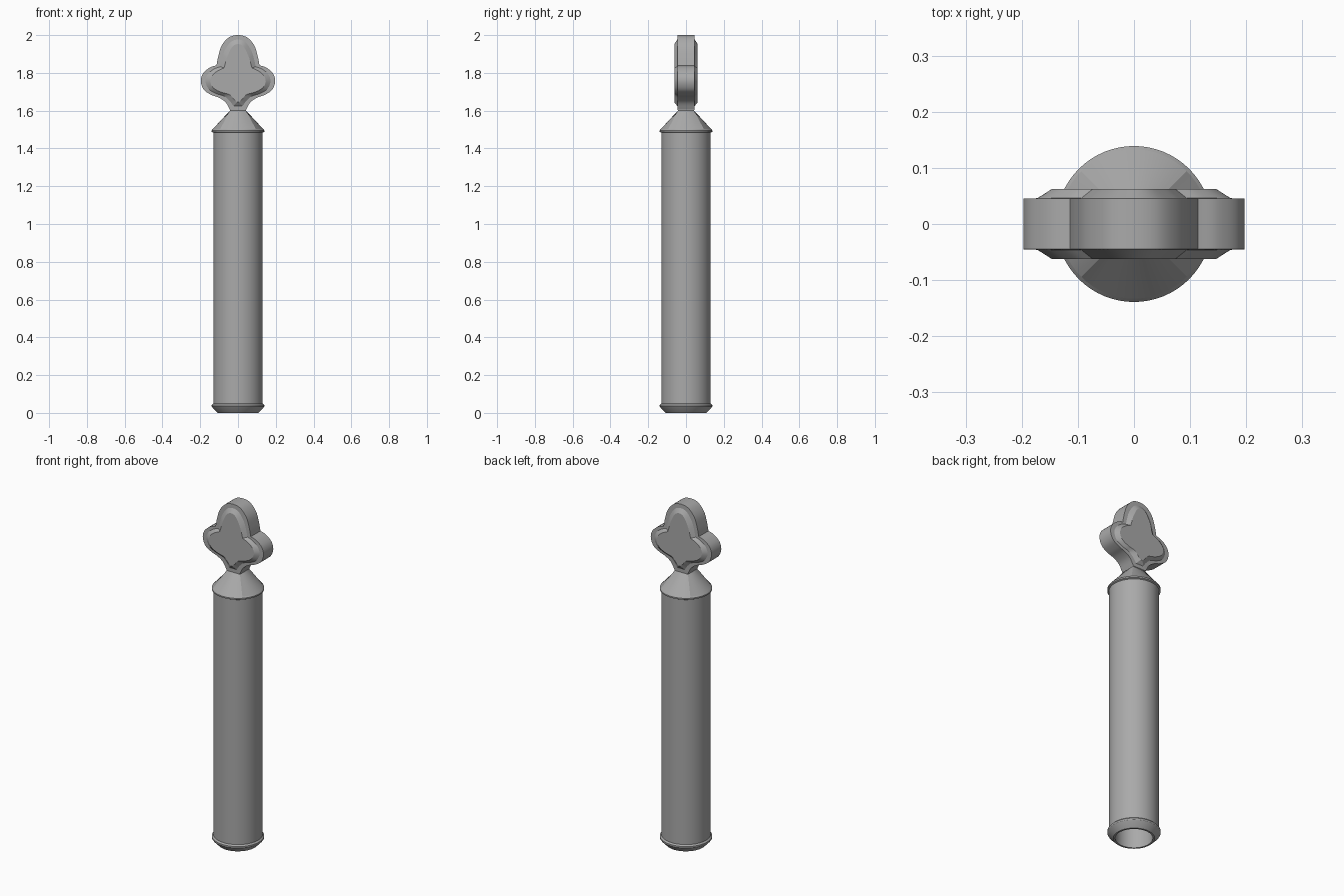
import bpy
import bmesh
import math
from mathutils import Vector

cube = bpy.data.objects.get("Cube")
if cube:
    bpy.data.objects.remove(cube, do_unlink=True)

# Single grey material
grey = bpy.data.materials.new("plain_grey")
grey.use_nodes = True
colour = (0.4, 0.4, 0.4, 1)
grey.diffuse_color = colour
grey.node_tree.nodes["Principled BSDF"].inputs["Base Color"].default_value = colour

SIDES = 64


def loft(name, rings, cap=True, angle=30):
    """Join closed rings of equal length with quads."""
    bm = bmesh.new()
    loops = [[bm.verts.new(p) for p in ring] for ring in rings]
    n = len(loops[0])
    for a, b in zip(loops, loops[1:]):
        for i in range(n):
            j = (i + 1) % n
            bm.faces.new((a[i], a[j], b[j], b[i]))
    if cap:
        bm.faces.new(loops[0][::-1])
        bm.faces.new(loops[-1])
    bmesh.ops.recalc_face_normals(bm, faces=bm.faces)
    mesh = bpy.data.meshes.new(name)
    bm.to_mesh(mesh)
    bm.free()
    mesh.materials.append(grey)
    obj = bpy.data.objects.new(name, mesh)
    bpy.context.collection.objects.link(obj)
    bpy.ops.object.select_all(action="DESELECT")
    obj.select_set(True)
    bpy.context.view_layer.objects.active = obj
    bpy.ops.object.shade_smooth_by_angle(angle=math.radians(angle))
    return obj


def circle(r, z):
    steps = [2 * math.pi * i / SIDES for i in range(SIDES)]
    return [Vector((r * math.cos(a), r * math.sin(a), z)) for a in steps]


def square(half, z):
    ring = circle(1, 0)
    return [Vector((p.x, p.y, 0)) * (half / max(abs(p.x), abs(p.y))) + Vector((0, 0, z))
            for p in ring]


# Hollow barrel with a rim at each end and an open, tapered foot
barrel = [(0.098, 1.44), (0.098, 0), (0.108, 0), (0.135, 0.028), (0.139, 0.034),
          (0.139, 0.042), (0.131, 0.05), (0.131, 1.484), (0.139, 1.488),
          (0.139, 1.496), (0.133, 1.503)]
loft("barrel", [circle(r, z) for r, z in barrel])

# Shoulder blending from the round rim to a square neck
loft("shoulder", [circle(0.133, 1.503), square(0.043, 1.6), square(0.043, 1.612)], angle=20)


def smooth(points, steps=5):
    """Catmull-Rom curve through one run of points."""
    out = []
    for i in range(len(points) - 1):
        a, b = points[i], points[i + 1]
        before = points[i - 1] if i else a * 2 - b
        after = points[i + 2] if i + 2 < len(points) else b * 2 - a
        for s in range(steps):
            t = s / steps
            out.append(0.5 * (2 * a + (b - before) * t
                              + (2 * before - 5 * a + 4 * b - after) * t ** 2
                              + (3 * a - before - 3 * b + after) * t ** 3))
    return out + [points[-1]]


def trefoil(half, corner=4):
    """Mirror a half outline whose lobes meet at a sharp corner."""
    pts = [Vector(p) for p in half]
    mirrored_top = Vector((-pts[1].x, pts[1].y))
    top = smooth([mirrored_top] + pts[:corner + 1])[5:]
    right = top[:-1] + smooth(pts[corner:])
    left = [Vector((-p.x, p.y)) for p in right[:0:-1]]
    return right + left


outer = trefoil([(0, 2), (0.048, 1.988), (0.086, 1.945), (0.104, 1.89), (0.114, 1.84),
                 (0.15, 1.828), (0.185, 1.797), (0.197, 1.755), (0.18, 1.71),
                 (0.14, 1.683), (0.1, 1.668), (0.065, 1.643), (0.042, 1.603)])
inner = trefoil([(0, 1.953), (0.03, 1.938), (0.055, 1.89), (0.066, 1.855), (0.074, 1.826),
                 (0.105, 1.812), (0.135, 1.788), (0.147, 1.755), (0.13, 1.72),
                 (0.09, 1.698), (0.045, 1.685), (0.022, 1.66), (0.006, 1.645)])
middle = [a.lerp(b, 0.5) for a, b in zip(outer, inner)]


def at_depth(outline, y):
    return [Vector((p.x, y, p.y)) for p in outline]


# Clover head with a raised, bevelled panel on both faces
layers = [(inner, -0.062), (middle, -0.046), (outer, -0.045),
          (outer, 0.045), (middle, 0.046), (inner, 0.062)]
loft("clover_head", [at_depth(o, y) for o, y in layers], angle=25)
